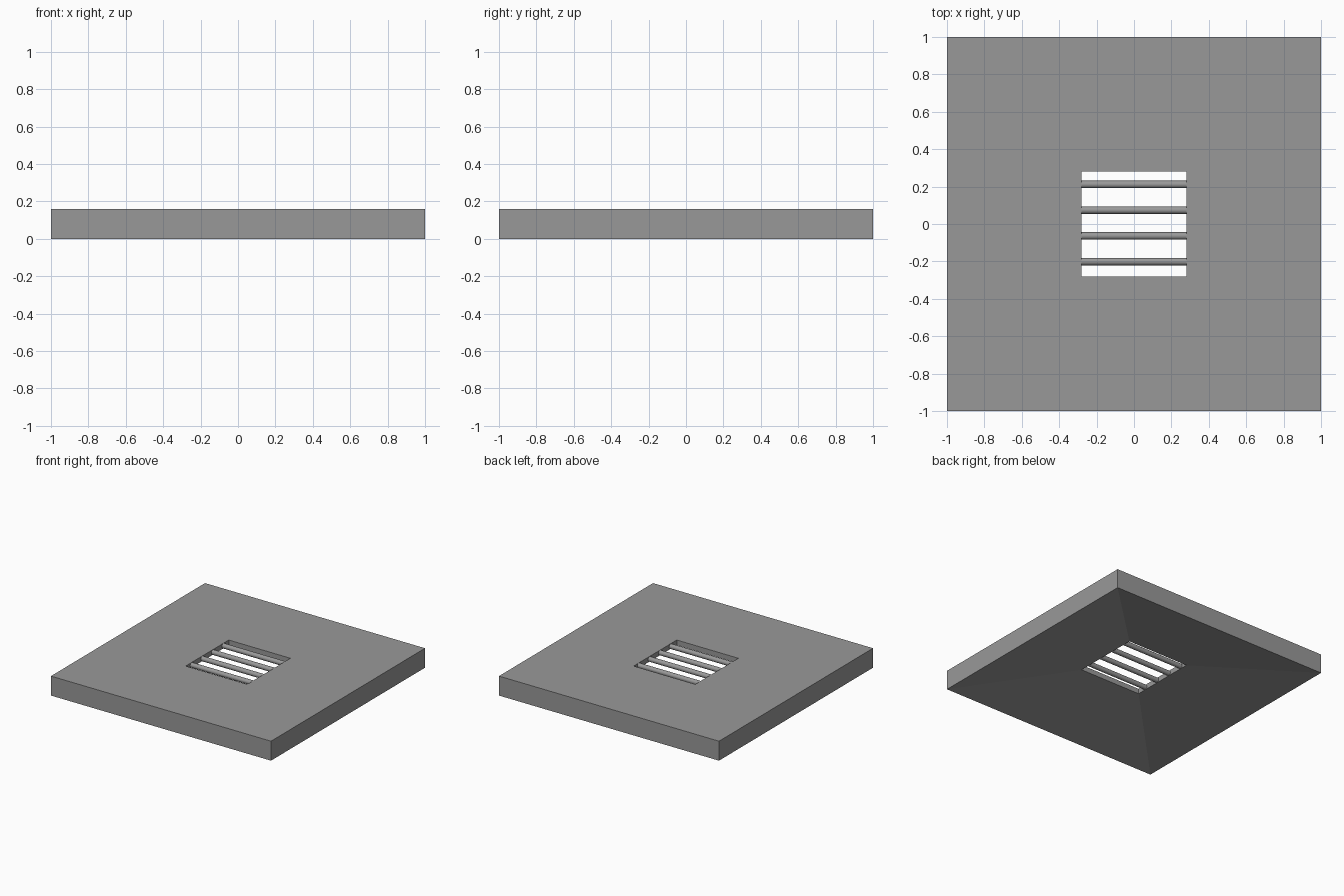
import bpy
import bmesh
import math

cube = bpy.data.objects.get("Cube")
if cube:
    bpy.data.objects.remove(cube, do_unlink=True)

HALF, HOLE = 1.0, 0.28
TOP, RIM = 0.16, 0.118
BAR_RADIUS, BAR_PITCH = 0.02, 0.1375

grey = bpy.data.materials.new("mid grey")
grey.use_nodes = True
colour = (0.318, 0.318, 0.318, 1)
grey.diffuse_color = colour
grey.node_tree.nodes["Principled BSDF"].inputs["Base Color"].default_value = colour


def square_ring(bm, half, z):
    corners = ((-1, -1), (1, -1), (1, 1), (-1, 1))
    return [bm.verts.new((half * x, half * y, z)) for x, y in corners]


# Square tray: flat top, square opening, underside sloping up to the opening
bm = bmesh.new()
rings = [square_ring(bm, h, z) for h, z in
         ((HALF, 0), (HALF, TOP), (HOLE, TOP), (HOLE, RIM))]
for i, ring in enumerate(rings):
    following = rings[(i + 1) % len(rings)]
    for j in range(4):
        k = (j + 1) % 4
        bm.faces.new((ring[j], ring[k], following[k], following[j]))
bmesh.ops.recalc_face_normals(bm, faces=bm.faces)
mesh = bpy.data.meshes.new("tray")
bm.to_mesh(mesh)
bm.free()
mesh.materials.append(grey)
tray = bpy.data.objects.new("tray", mesh)
bpy.context.collection.objects.link(tray)

# Four round grate bars across the opening
for i in range(4):
    y = 0.005 + (i - 1.5) * BAR_PITCH
    bpy.ops.mesh.primitive_cylinder_add(
        vertices=16, radius=BAR_RADIUS, depth=2 * HOLE + 0.01,
        location=(0, y, (TOP + RIM) / 2), rotation=(0, math.pi / 2, 0))
    bar = bpy.context.object
    bar.name = f"grate_bar_{i + 1}"
    bar.data.materials.append(grey)
    bpy.ops.object.shade_smooth_by_angle()
